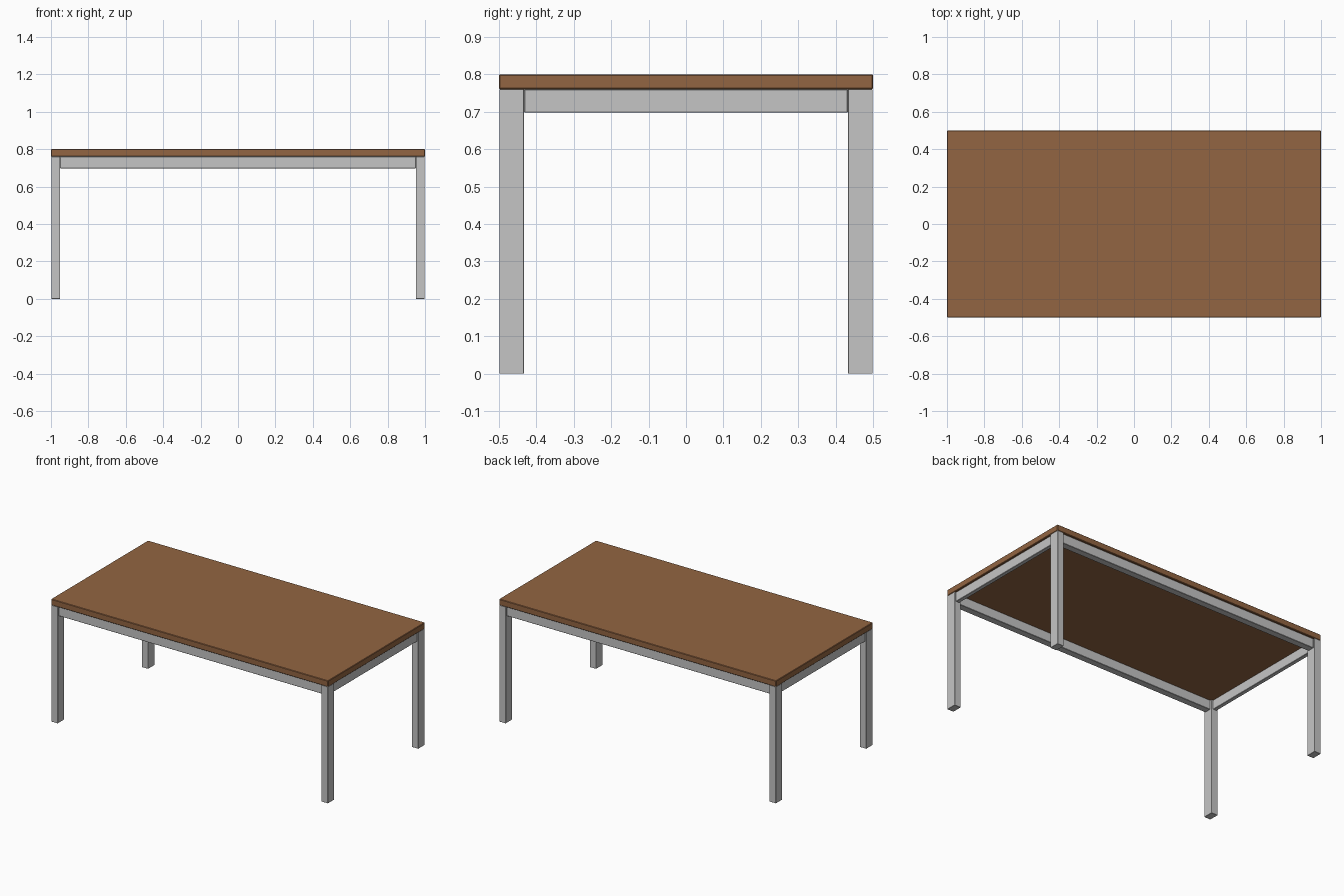
import bpy

if "Cube" in bpy.data.objects:
    bpy.data.objects.remove(bpy.data.objects["Cube"])


def material(name, rgb):
    m = bpy.data.materials.new(name)
    m.diffuse_color = (*rgb, 1.0)
    m.use_nodes = True
    m.node_tree.nodes["Principled BSDF"].inputs["Base Color"].default_value = m.diffuse_color
    return m


wood = material("brown wood", (0.29, 0.13, 0.054))
metal = material("light grey metal", (0.56, 0.56, 0.56))


def box(name, lo, hi, mat, bevel=0.002):
    """Box between two corners with finely chamfered edges."""
    centre = [(a + b) / 2 for a, b in zip(lo, hi)]
    bpy.ops.mesh.primitive_cube_add(size=1, location=centre)
    ob = bpy.context.object
    ob.name = name
    ob.scale = [b - a for a, b in zip(lo, hi)]
    bpy.ops.object.transform_apply(location=False, rotation=False, scale=True)
    ob.data.materials.append(mat)
    mod = ob.modifiers.new("edge chamfer", 'BEVEL')
    mod.width = bevel
    mod.segments = 1
    return ob


LEG_X, LEG_Y = 0.048, 0.067      # leg cross-section
TOP_Z, RAIL_Z = 0.76, 0.698      # underside of top, underside of rails
INSET = 0.011                    # rails sit slightly inside the leg faces

# Table top
box("table_top", (-1, -0.5, TOP_Z), (1, 0.5, 0.8), wood, 0.003)


def span(sign, a, b):
    return sorted((sign * a, sign * b))


# Legs at the four corners
for sx, side in ((-1, "left"), (1, "right")):
    for sy, face in ((-1, "front"), (1, "back")):
        x0, x1 = span(sx, 1 - LEG_X, 0.998)
        y0, y1 = span(sy, 0.5 - LEG_Y, 0.499)
        box(f"{face}_{side}_leg", (x0, y0, 0), (x1, y1, TOP_Z), metal, 0.001)

# Long rails, front and back
for sy, face in ((-1, "front"), (1, "back")):
    y0, y1 = span(sy, 0.5 - LEG_Y + INSET, 0.5 - INSET)
    box(f"{face}_rail", (-1 + LEG_X, y0, RAIL_Z), (1 - LEG_X, y1, TOP_Z), metal)

# Short rails, left and right
for sx, side in ((-1, "left"), (1, "right")):
    x0, x1 = span(sx, 1 - LEG_X + INSET, 1 - INSET)
    box(f"{side}_rail", (x0, -0.5 + LEG_Y, RAIL_Z), (x1, 0.5 - LEG_Y, TOP_Z), metal)
